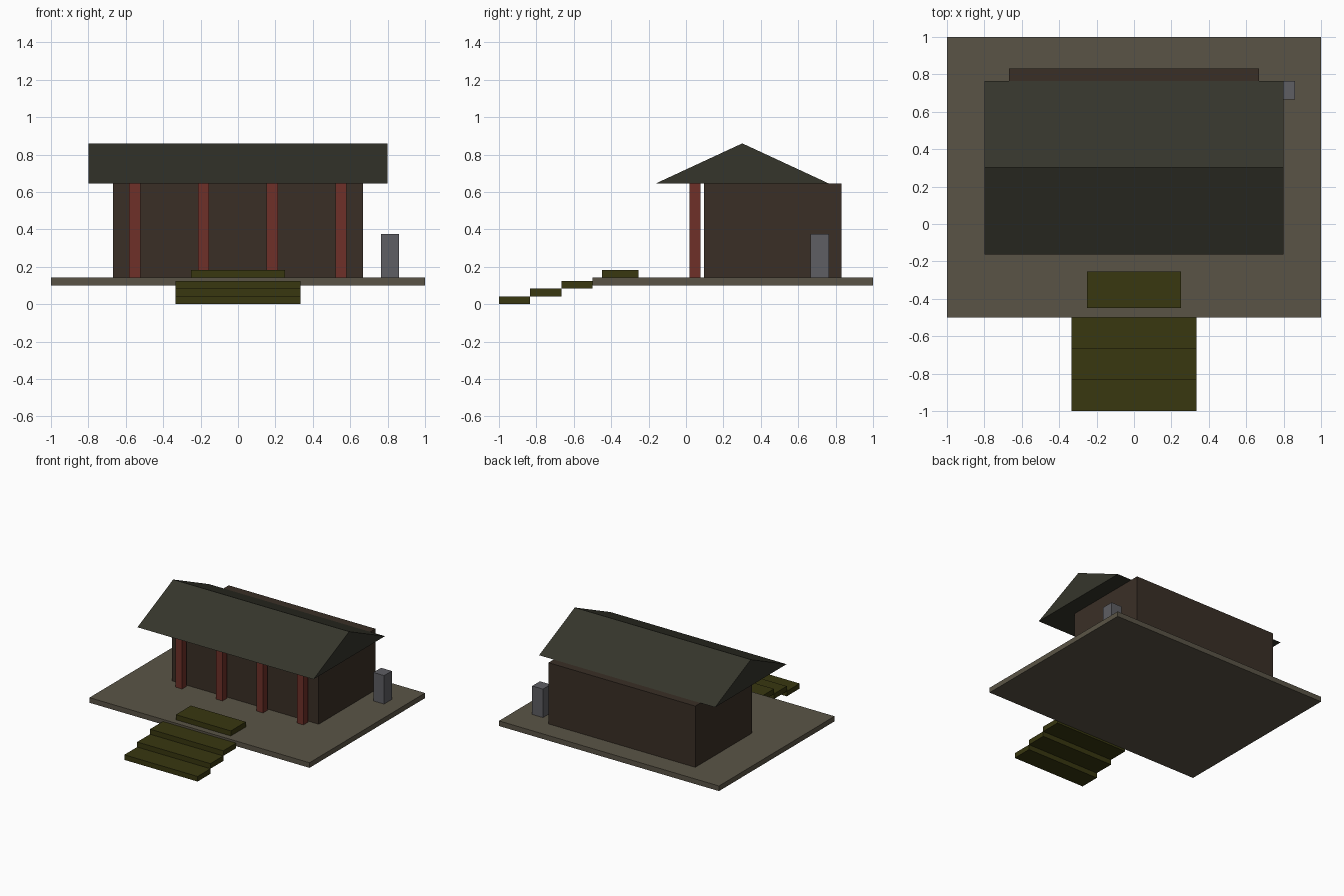
import bpy
import bmesh
from mathutils import Vector

default = bpy.data.objects.get("Cube")
if default:
    bpy.data.objects.remove(default, do_unlink=True)


def make_material(name, rgb):
    """Flat material from display colour values."""
    linear = [((c / 255 + 0.055) / 1.055) ** 2.4 for c in rgb] + [1.0]
    mat = bpy.data.materials.new(name)
    mat.use_nodes = True
    mat.diffuse_color = linear
    mat.node_tree.nodes["Principled BSDF"].inputs["Base Color"].default_value = linear
    return mat


stone = make_material("platform_stone", (90, 84, 70))
timber = make_material("wall_brown", (58, 47, 38))
red = make_material("pillar_red", (110, 48, 40))
tile = make_material("roof_dark_green", (53, 53, 43))
olive = make_material("step_olive", (56, 55, 16))
grey = make_material("box_grey", (94, 94, 99))


def add_object(name, bm, mat):
    bmesh.ops.recalc_face_normals(bm, faces=bm.faces)
    mesh = bpy.data.meshes.new(name)
    bm.to_mesh(mesh)
    bm.free()
    mesh.materials.append(mat)
    obj = bpy.data.objects.new(name, mesh)
    bpy.context.collection.objects.link(obj)
    return obj


def box(name, xs, ys, zs, mat):
    """Box spanning the given (low, high) ranges."""
    bm = bmesh.new()
    bmesh.ops.create_cube(bm, size=1)
    for v in bm.verts:
        v.co = Vector([(lo + hi) / 2 + c * (hi - lo)
                       for c, (lo, hi) in zip(v.co, (xs, ys, zs))])
    return add_object(name, bm, mat)


def prism(name, profile, half_width, mat):
    """Extrude a (y, z) profile along x."""
    bm = bmesh.new()
    face = bm.faces.new([bm.verts.new((-half_width, y, z)) for y, z in profile])
    ext = bmesh.ops.extrude_face_region(bm, geom=[face])
    moved = [g for g in ext["geom"] if isinstance(g, bmesh.types.BMVert)]
    bmesh.ops.translate(bm, verts=moved, vec=(2 * half_width, 0, 0))
    return add_object(name, bm, mat)


FLOOR = 0.142
EAVE = 0.645
STEP = 0.0417

# Platform and hall
box("platform", (-1, 1), (-0.5, 1), (0.1, FLOOR), stone)
box("hall_walls", (-0.667, 0.667), (0.095, 0.832), (FLOOR, EAVE), timber)

# Gable roof
prism("gable_roof", [(-0.163, EAVE), (0.765, EAVE), (0.301, 0.86)], 0.8, tile)

# Porch pillars
for i in range(4):
    x = -0.552 + i * 0.3675
    box(f"porch_pillar_{i + 1}", (x - 0.03, x + 0.03), (0.02, 0.077), (FLOOR, EAVE), red)

# Entrance stairs
for i in range(3):
    y = -1 + i / 6
    box(f"stair_{i + 1}", (-0.333, 0.333), (y, y + 1 / 6), (i * STEP, (i + 1) * STEP), olive)

# Low block at the top of the stairs and the side box
box("landing_block", (-0.25, 0.25), (-0.45, -0.255), (FLOOR, FLOOR + STEP), olive)
box("side_box", (0.765, 0.862), (0.665, 0.765), (FLOOR, 0.376), grey)
